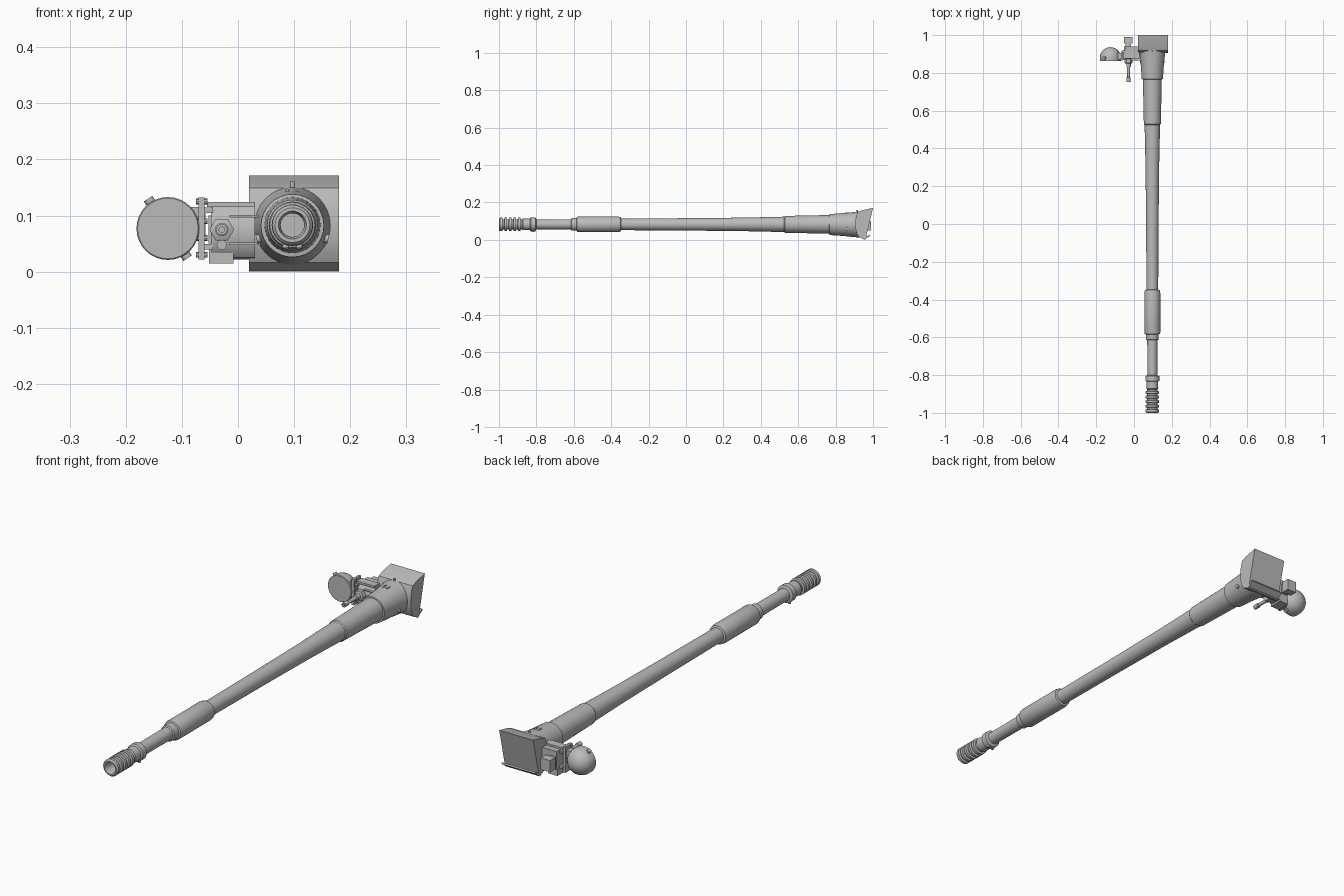
import bpy, bmesh, math
from mathutils import Vector, Matrix

if "Cube" in bpy.data.objects:
    bpy.data.objects.remove(bpy.data.objects["Cube"])

grey = bpy.data.materials.new("gun metal grey")
grey.diffuse_color = (0.5, 0.5, 0.5, 1)
grey.use_nodes = True
grey.node_tree.nodes["Principled BSDF"].inputs["Base Color"].default_value = grey.diffuse_color
AX, AZ = 0.097, 0.083  # main bore axis


def finish(name, bm, angle=35):
    bmesh.ops.recalc_face_normals(bm, faces=bm.faces)
    me = bpy.data.meshes.new(name)
    bm.to_mesh(me)
    bm.free()
    ob = bpy.data.objects.new(name, me)
    bpy.context.collection.objects.link(ob)
    me.materials.append(grey)
    bpy.ops.object.select_all(action='DESELECT')
    ob.select_set(True)
    bpy.context.view_layer.objects.active = ob
    bpy.ops.object.shade_smooth_by_angle(angle=math.radians(angle))
    return ob


def lathe(name, x, z, profile, sides=32):
    """Revolve (y, radius) pairs about an axis along y, closing both ends."""
    bm = bmesh.new()
    rings = []
    for y, r in profile:
        rings.append([bm.verts.new((x + r * math.cos(2 * math.pi * i / sides), y,
                                    z + r * math.sin(2 * math.pi * i / sides)))
                      for i in range(sides)])
    for a, b in zip(rings, rings[1:]):
        for i in range(sides):
            j = (i + 1) % sides
            bm.faces.new((a[i], a[j], b[j], b[i]))
    bm.faces.new(rings[0])
    bm.faces.new(rings[-1])
    return finish(name, bm)


def prism(name, outline, x0, x1, inset=1.0):
    """Extrude a (y, z) outline along x."""
    bm = bmesh.new()
    left = [bm.verts.new((x0, y, z)) for y, z in outline]
    right = [bm.verts.new((x1, y, z)) for y, z in outline]
    bm.faces.new(left)
    bm.faces.new(right)
    for i in range(len(outline)):
        j = (i + 1) % len(outline)
        bm.faces.new((left[i], left[j], right[j], right[i]))
    return finish(name, bm, 30)


def box(name, x, y, z):
    return prism(name, [(y[0], z[0]), (y[1], z[0]), (y[1], z[1]), (y[0], z[1])], *x)


def rod(name, a, b, r, sides=12):
    a, b = Vector(a), Vector(b)
    bm = bmesh.new()
    rot = (b - a).to_track_quat('Z', 'Y').to_matrix().to_4x4()
    bmesh.ops.create_cone(bm, cap_ends=True, segments=sides, radius1=r, radius2=r,
                          depth=(b - a).length, matrix=Matrix.Translation((a + b) / 2) @ rot)
    return finish(name, bm)


# Muzzle brake: bore, rounded lip and a stack of ribs
brake = [(-0.90, 0.021), (-0.985, 0.021), (-1.0, 0.025), (-1.0, 0.031)]
for i in range(5):
    y = -0.994 + i * 0.024
    brake += [(y, 0.036), (y + 0.012, 0.036), (y + 0.014, 0.027), (y + 0.022, 0.027)]
brake += [(-0.872, 0.032)]
lathe("muzzle_brake", AX, AZ, brake)

# Collar behind the brake with clamp bolts
lathe("muzzle_collar", AX, AZ, [(-0.872, 0.031), (-0.835, 0.031), (-0.83, 0.037),
                                (-0.805, 0.037), (-0.80, 0.026)])
for s in (-1, 1):
    rod("collar_bolt", (AX + s * 0.012, -0.818, AZ - 0.030), (AX + s * 0.012, -0.818, AZ - 0.041), 0.006)

# Tube with evacuator, long taper and stepped rear sleeve
lathe("barrel_tube", AX, AZ, [
    (-0.81, 0.026), (-0.615, 0.027), (-0.612, 0.033), (-0.585, 0.034), (-0.582, 0.040),
    (-0.575, 0.042), (-0.365, 0.042), (-0.35, 0.039), (-0.347, 0.031), (0.0, 0.033),
    (0.30, 0.036), (0.525, 0.041), (0.53, 0.045), (0.77, 0.050)])
lathe("root_sleeve", AX, AZ - 0.001, [
    (0.765, 0.045), (0.767, 0.056), (0.84, 0.061), (0.90, 0.067), (0.93, 0.070), (0.95, 0.070)])
rod("sleeve_pin", (AX, 0.915, 0.14), (AX, 0.915, 0.161), 0.004)
for s in (-1, 1):
    box("sleeve_lug", (AX + s * 0.009 - 0.003, AX + s * 0.009 + 0.003), (0.85, 0.872), (0.135, 0.147))
    rod("side_bolt", (AX + s * 0.055, 0.86, 0.06), (AX + s * 0.064, 0.86, 0.058), 0.008)

# Mantlet: curved front, sloping flat back
arc = [(0.918, 0.149), (0.910, 0.128), (0.906, 0.105), (0.905, 0.082), (0.907, 0.058),
       (0.913, 0.036), (0.923, 0.016)]
prism("mantlet", [(1.0, 0.171), (0.94, 0.158)] + arc + [(0.955, 0.0), (0.960, 0.003)], 0.02, 0.18)
prism("mantlet_bottom_lip", [(0.953, 0.0), (0.985, 0.022), (0.982, 0.028), (0.955, 0.012)], 0.02, 0.18)

# Side bracket: rounded housing that joins the mantlet
house = [(0.94, 0.022), (0.94, 0.118)]
for i in range(9):
    t = math.radians(60 - 15 * i)
    house.append((0.905 - 0.035 * math.cos(t), 0.07 + 0.052 * math.sin(t)))
prism("bracket_housing", house, -0.048, 0.03)
prism("bracket_top_rib", [(0.875, 0.115), (0.91, 0.115), (0.91, 0.124), (0.875, 0.124)], -0.055, 0.03)
for z in (0.048, 0.097):
    box("bracket_side_rib", (-0.015, 0.04), (0.866, 0.90), (z, z + 0.004))
box("bracket_foot", (-0.052, -0.008), (0.88, 0.94), (0.015, 0.040))
box("rear_box", (-0.053, -0.008), (0.955, 0.99), (0.05, 0.10))
box("rear_box_neck", (-0.046, -0.015), (0.92, 0.96), (0.055, 0.095))

# Secondary barrel with hex nut
SX, SZ = -0.029, 0.075
lathe("small_barrel_nut", SX, SZ, [(0.850, 0.017), (0.853, 0.022), (0.89, 0.022)], 6)
lathe("small_barrel", SX, SZ, [(0.79, 0.005), (0.752, 0.005), (0.752, 0.010), (0.775, 0.010),
                               (0.778, 0.007), (0.83, 0.008), (0.832, 0.012), (0.88, 0.012)], 16)
rod("housing_plug", (SX, 0.86, 0.048), (SX, 0.89, 0.048), 0.009)

# Lamp mount: upright plate, bolts and yoke arms
box("lamp_plate", (-0.070, -0.060), (0.865, 0.912), (0.022, 0.132))
for z in (0.03, 0.06, 0.09, 0.125):
    rod("plate_bolt", (-0.075, 0.872, z), (-0.054, 0.872, z), 0.005, 8)
box("lamp_arm", (-0.095, -0.058), (0.872, 0.905), (0.065, 0.115))
for z in (0.04, 0.105):
    box("plate_link", (-0.062, -0.045), (0.872, 0.92), (z, z + 0.009))

# Lamp: flat face in front, domed behind
LX, LZ, LR = -0.125, 0.077, 0.056
dome = [(0.862, LR - 0.002), (0.864, LR), (0.882, LR)]
for i in range(1, 9):
    t = math.pi / 2 * i / 8
    dome.append((0.882 + 0.054 * math.sin(t), max(0.002, LR * math.cos(t))))
lathe("lamp_dome", LX, LZ, dome)
for s in (-1, 1):
    dx, dz = s * -0.55, s * 0.83
    rod("lamp_knob", (LX + dx * 0.045, 0.878, LZ + dz * 0.045),
        (LX + dx * 0.064, 0.878, LZ + dz * 0.064), 0.009)
